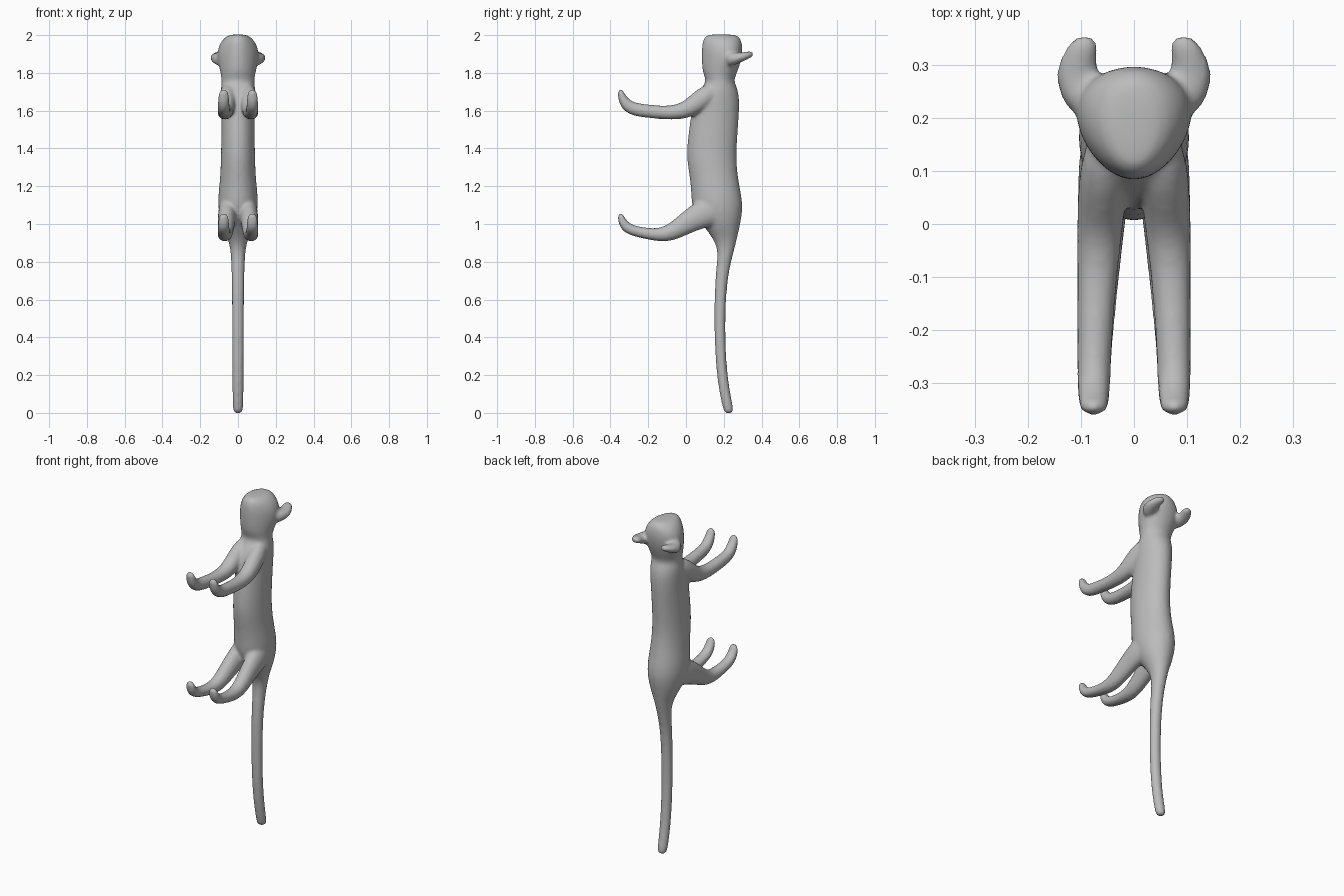
import bpy, bmesh, math
from mathutils import Vector

SIDES = 12
SWELL = 1.04          # offsets the shrinkage of the subdivision
bm = bmesh.new()


def skin(rings):
    """Bridge closed rings of points and cap both ends."""
    loops = [[bm.verts.new(p) for p in ring] for ring in rings]
    for a, b in zip(loops, loops[1:]):
        for i in range(SIDES):
            j = (i + 1) % SIDES
            bm.faces.new((a[i], a[j], b[j], b[i]))
    bm.faces.new(loops[0][::-1])
    bm.faces.new(loops[-1])


def trunk(sections):
    """Horizontal rings: z, front y, back y, half width, widening to the back."""
    rings = []
    for z, y0, y1, w, taper in sections:
        ring = []
        for i in range(SIDES):
            t = 2 * math.pi * i / SIDES
            s = math.sin(t)
            ring.append((w * SWELL * math.cos(t) * (1 + taper * s),
                         (y0 + y1) / 2 + (y1 - y0) / 2 * SWELL * s, z))
        rings.append(ring)
    skin(rings)


def limb(path, side):
    """Rings across a path: x, y, z, half width, half thickness."""
    pts = [Vector(p[:3]) for p in path]
    rings = []
    for k, p in enumerate(path):
        d = pts[min(k + 1, len(pts) - 1)] - pts[max(k - 1, 0)]
        d.x = 0
        n = d.normalized().cross(Vector((1, 0, 0)))
        ring = []
        for i in range(SIDES):
            t = 2 * math.pi * i / SIDES
            q = pts[k] + Vector((p[3] * SWELL * math.cos(t), 0, 0)) + n * p[4] * SWELL * math.sin(t)
            ring.append((q.x * side, q.y, q.z))
        rings.append(ring)
    skin(rings)


# Tail, torso, neck and head
trunk([
    (-0.003, .205, .248, .022, 0), (.02, .196, .252, .028, 0), (.10, .178, .235, .029, 0),
    (.22, .160, .217, .030, 0), (.40, .150, .207, .031, 0), (.60, .150, .210, .032, 0),
    (.75, .157, .226, .034, 0), (.86, .172, .255, .038, 0), (.93, .140, .272, .055, 0),
    (.99, .090, .285, .085, 0), (1.08, .030, .303, .107, 0), (1.16, .028, .292, .104, 0),
    (1.25, .020, .274, .094, 0), (1.36, .000, .265, .090, 0), (1.50, .015, .275, .088, 0),
    (1.60, .030, .282, .089, 0), (1.68, .050, .282, .093, 0), (1.73, .090, .268, .090, 0),
    (1.76, .108, .252, .086, 0), (1.80, .088, .270, .092, .1), (1.86, .083, .292, .107, .25),
    (1.92, .083, .300, .108, .25), (1.965, .087, .296, .090, .2), (1.995, .100, .280, .062, .1),
    (2.004, .125, .245, .030, 0)])

arm = [(.050, .17, 1.72, .040, .05), (.058, .08, 1.66, .048, .058), (.064, .00, 1.597, .044, .045),
       (.070, -.10, 1.587, .038, .036), (.074, -.20, 1.597, .034, .035), (.076, -.28, 1.607, .032, .036),
       (.076, -.322, 1.635, .031, .033), (.076, -.343, 1.680, .029, .020), (.076, -.349, 1.714, .020, .012)]
leg = [(.050, .19, 1.09, .050, .09), (.056, .09, 1.055, .050, .075), (.062, .00, 1.005, .045, .058),
       (.068, -.10, .938, .040, .042), (.073, -.20, .947, .035, .030), (.076, -.28, .964, .032, .028),
       (.076, -.322, .985, .031, .030), (.076, -.343, 1.025, .029, .020), (.076, -.349, 1.058, .020, .012)]
ear = [(.075, .20, 1.87, .045, .045), (.104, .26, 1.875, .043, .032), (.110, .30, 1.885, .037, .023),
       (.097, .335, 1.897, .030, .019), (.092, .356, 1.903, .018, .012)]

# Paired arms, legs and ears
for side in (1, -1):
    for path in (arm, leg, ear):
        limb(path, side)

bmesh.ops.recalc_face_normals(bm, faces=bm.faces)
mesh = bpy.data.meshes.new("monkey_body")
bm.to_mesh(mesh)
bm.free()
body = bpy.data.objects.new("monkey_body", mesh)
bpy.context.collection.objects.link(body)

grey = bpy.data.materials.new("plain_grey")
grey.diffuse_color = (.5, .5, .5, 1)
mesh.materials.append(grey)

# Round the parts, fuse them into one skin and blend the joints
sub = body.modifiers.new("round", "SUBSURF")
sub.levels = sub.render_levels = 2
fuse = body.modifiers.new("fuse", "REMESH")
fuse.mode = "VOXEL"
fuse.voxel_size = .009
fuse.use_smooth_shade = True
blend = body.modifiers.new("blend", "SMOOTH")
blend.factor = .5
blend.iterations = 5
